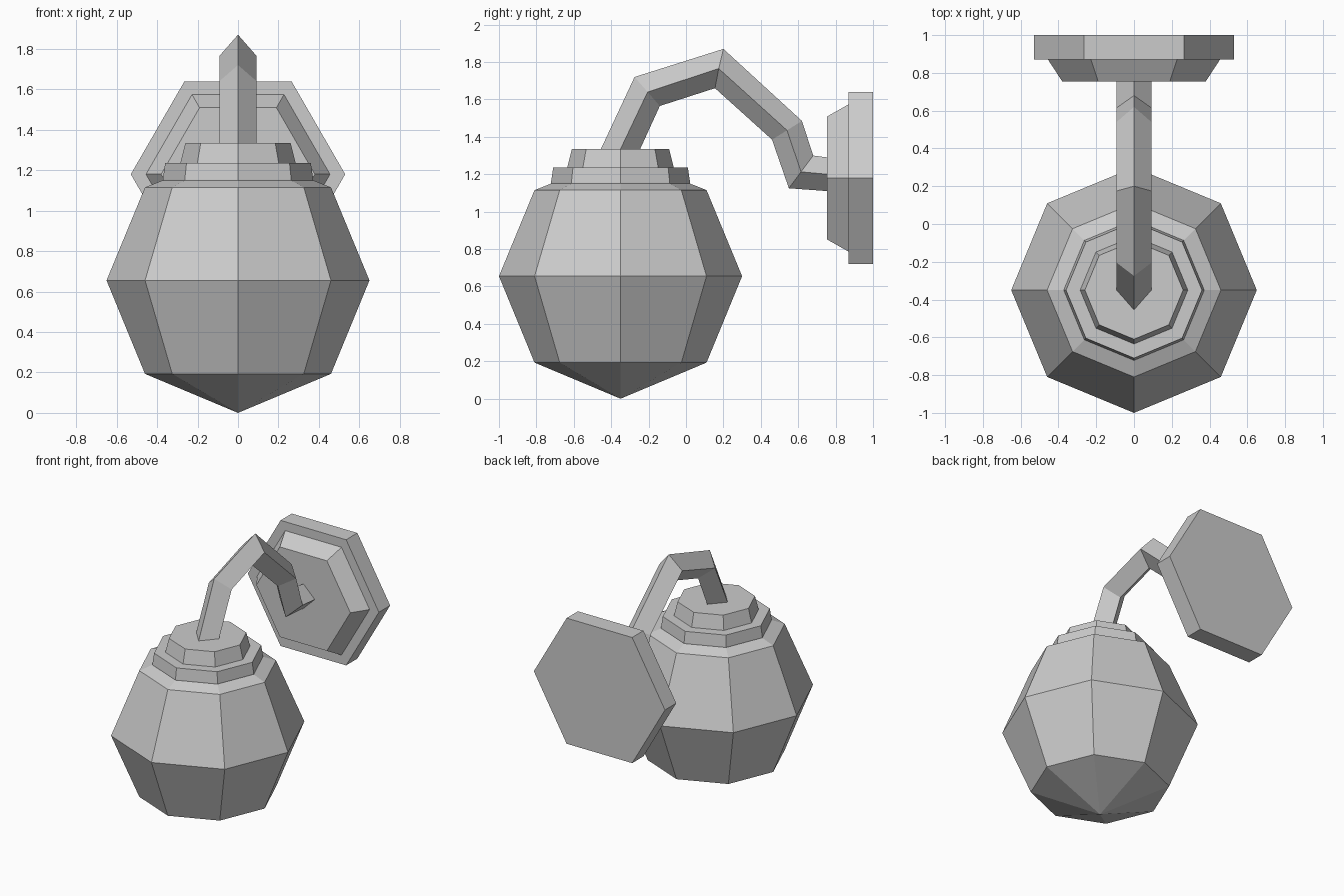
import bpy, bmesh, math
from mathutils import Vector

cube = bpy.data.objects.get("Cube")
if cube:
    bpy.data.objects.remove(cube, do_unlink=True)

grey = bpy.data.materials.new("plain grey")
grey.use_nodes = True
COLOUR = (0.6, 0.6, 0.6, 1.0)
grey.diffuse_color = COLOUR
grey.node_tree.nodes["Principled BSDF"].inputs["Base Color"].default_value = COLOUR


def loft(name, rings):
    """Skin a closed, flat-shaded solid through rings; a one-point ring is a tip."""
    bm = bmesh.new()
    loops = [[bm.verts.new(p) for p in ring] for ring in rings]
    for a, b in zip(loops, loops[1:]):
        n = max(len(a), len(b))
        for i in range(n):
            j = (i + 1) % n
            if len(a) == 1:
                bm.faces.new((a[0], b[j], b[i]))
            else:
                bm.faces.new((a[i], a[j], b[j], b[i]))
    for end in (loops[0], loops[-1]):
        if len(end) > 2:
            bm.faces.new(end)
    bmesh.ops.recalc_face_normals(bm, faces=bm.faces)
    mesh = bpy.data.meshes.new(name)
    bm.to_mesh(mesh)
    bm.free()
    mesh.materials.append(grey)
    obj = bpy.data.objects.new(name, mesh)
    bpy.context.collection.objects.link(obj)
    return obj


def circle(sides, radius, centre, u, v):
    return [Vector(centre) + radius * (math.cos(t) * Vector(u) + math.sin(t) * Vector(v))
            for t in (2 * math.pi * i / sides for i in range(sides))]


X, Y, Z = (1, 0, 0), (0, 1, 0), (0, 0, 1)
LAMP_Y = -0.35


def octagon(radius, z):
    return circle(8, radius, (0, LAMP_Y, z), X, Y)


def hexagon(radius, y):
    return circle(6, radius, (0, y, 1.18), X, Z)


# Eight-sided globe with a pointed base
loft("globe", [[Vector((0, LAMP_Y, 0))]] + [octagon(r, z) for r, z in
     ((0.46, 0.193), (0.65, 0.655), (0.46, 1.115))])

# Stepped cap over the globe
loft("cap", [octagon(r, z) for r, z in
     ((0.46, 1.115), (0.372, 1.15), (0.372, 1.155), (0.36, 1.235),
      (0.285, 1.235), (0.26, 1.335))])

# Six-sided wall plate with a bevelled boss
loft("wall_plate", [hexagon(0.53, 1.0), hexagon(0.53, 0.87),
                    hexagon(0.455, 0.87), hexagon(0.38, 0.755)])

# Bent arm, diamond in section: upper, middle and lower ridge as (y, z) at each bend
bends = (
    ((-0.455, 1.335), (-0.35, 1.335), (-0.245, 1.335)),
    ((-0.275, 1.72), (-0.205, 1.64), (-0.14, 1.565)),
    ((0.20, 1.87), (0.175, 1.765), (0.155, 1.66)),
    ((0.62, 1.485), (0.54, 1.435), (0.46, 1.385)),
    ((0.68, 1.30), (0.615, 1.213), (0.55, 1.125)),
    ((0.755, 1.29), (0.755, 1.20), (0.755, 1.11)),
)
HALF = 0.092
loft("arm", [[Vector((0, *top)), Vector((HALF, *mid)), Vector((0, *low)), Vector((-HALF, *mid))]
             for top, mid, low in bends])
